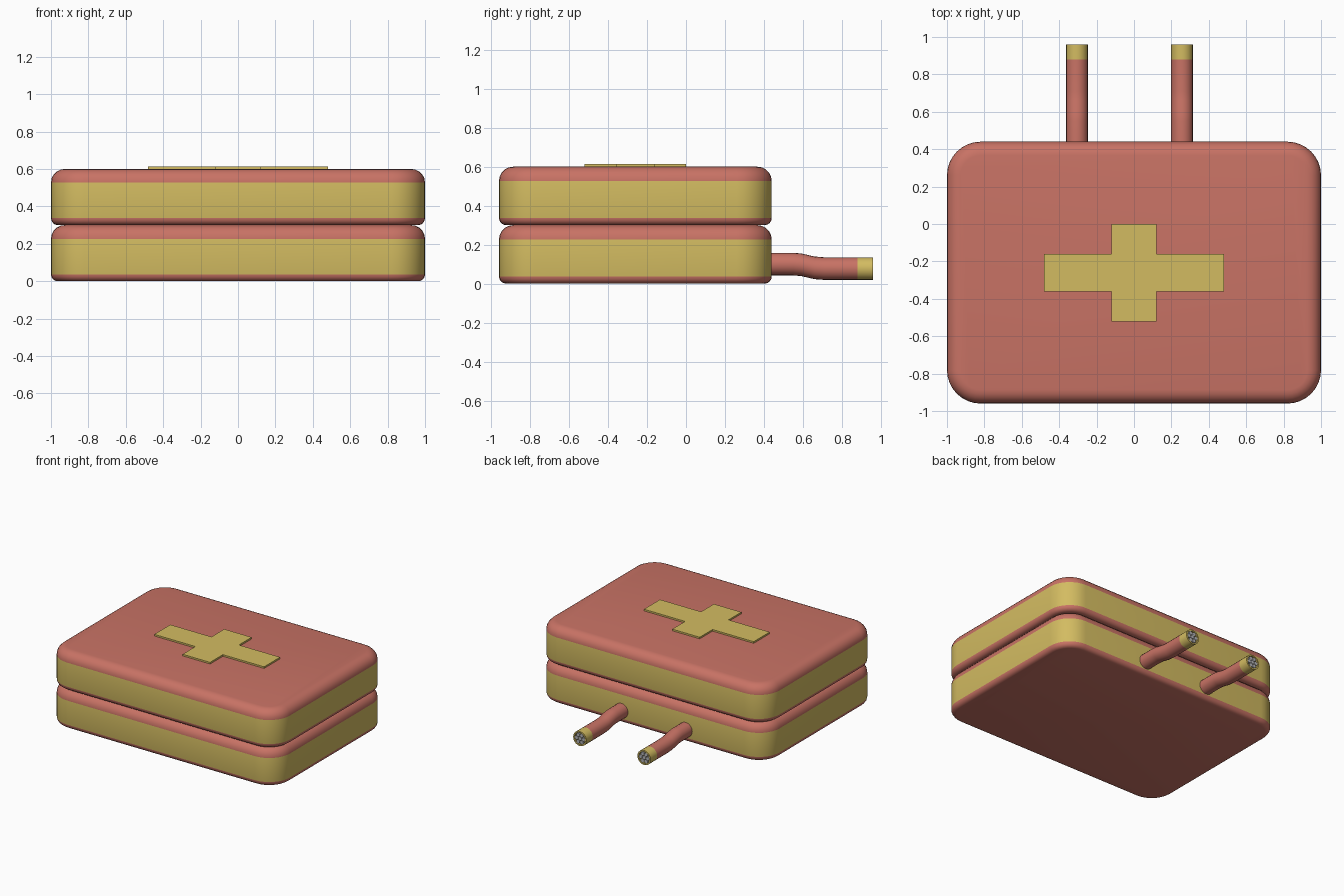
import bpy, bmesh, math
from mathutils import Vector

if "Cube" in bpy.data.objects:
    bpy.data.objects.remove(bpy.data.objects["Cube"])


def material(name, rgb):
    m = bpy.data.materials.new(name)
    m.diffuse_color = (*rgb, 1)
    m.use_nodes = True
    m.node_tree.nodes["Principled BSDF"].inputs["Base Color"].default_value = m.diffuse_color
    return m


RED = material("red", (0.58, 0.17, 0.13))
YELLOW = material("yellow", (0.65, 0.50, 0.12))
GREY = material("grey", (0.45, 0.45, 0.47))


def finish(bm, name, mats):
    bmesh.ops.recalc_face_normals(bm, faces=bm.faces[:])
    me = bpy.data.meshes.new(name)
    bm.to_mesh(me)
    bm.free()
    for m in mats:
        me.materials.append(m)
    ob = bpy.data.objects.new(name, me)
    bpy.context.collection.objects.link(ob)
    bpy.ops.object.select_all(action='DESELECT')
    ob.select_set(True)
    bpy.context.view_layer.objects.active = ob
    bpy.ops.object.shade_smooth_by_angle(angle=math.radians(35))
    return ob


def loft(name, rings, mats, band=(), caps=True):
    """Skin a list of point rings; strips listed in band use the second material."""
    bm = bmesh.new()
    loops = [[bm.verts.new(p) for p in r] for r in rings]
    n = len(loops[0])
    for k, (a, b) in enumerate(zip(loops, loops[1:])):
        for i in range(n):
            f = bm.faces.new((a[i], a[(i + 1) % n], b[(i + 1) % n], b[i]))
            f.material_index = 1 if k in band else 0
    if caps:
        bm.faces.new(loops[0])
        bm.faces.new(loops[-1])
    return finish(bm, name, mats)


def rounded_rect(inset, z, seg=8, r=0.18, hx=1.0, hy=0.70, cy=-0.26):
    pts = []
    for q, (sx, sy) in enumerate([(1, 1), (-1, 1), (-1, -1), (1, -1)]):
        for i in range(seg + 1):
            a = math.pi / 2 * (q + i / seg)
            pts.append((sx * (hx - r) + (r - inset) * math.cos(a),
                        cy + sy * (hy - r) + (r - inset) * math.sin(a), z))
    return pts


# Case shells: small round below, larger round above, yellow band between
def arc(r, z, start, steps):
    angles = [math.radians(start + 90 * i / steps) for i in range(steps + 1)]
    return [(r - r * math.cos(a), z + r * math.sin(a)) for a in angles]


profile = arc(0.037, 0.037, -90, 4) + arc(0.073, 0.227, 0, 5)
for name, z0 in (("lower_shell", 0.0), ("upper_shell", 0.30)):
    loft(name, [rounded_rect(i, z + z0) for i, z in profile], [RED, YELLOW], band=(4,))

# Raised cross on the lid
outer, inner = (0.48, 0.26), (0.12, 0.10)
quarter = [(outer[0], inner[1]), inner, (inner[0], outer[1])]
cross = []
for sx, sy in [(1, 1), (-1, 1), (-1, -1), (1, -1)]:
    q = quarter if sx * sy > 0 else quarter[::-1]
    cross += [(sx * x, sy * y - 0.26) for x, y in q]
loft("lid_cross", [[(x, y, z) for x, y in cross] for z in (0.59, 0.613)], [YELLOW])


# Cables leaving the back
def circle(x, y, z, r, n=20):
    return [(x + r * math.cos(2 * math.pi * i / n), y,
             z + r * math.sin(2 * math.pi * i / n)) for i in range(n)]


path = [(0.40, 0.100), (0.55, 0.100), (0.59, 0.097), (0.66, 0.081), (0.71, 0.077), (0.88, 0.077)]
R = 0.058
for side, x in (("left", -0.305), ("right", 0.257)):
    loft(side + "_cable", [circle(x, y, z, R) for y, z in path], [RED])
    # Yellow sleeve with a hollow end
    z = 0.077
    loft(side + "_cable_sleeve",
         [circle(x, y, z, r) for y, r in ((0.88, R), (0.96, R), (0.96, 0.047), (0.945, 0.047))],
         [YELLOW])
    # Bare wire strands in the end
    for k in range(7):
        a = k * math.pi / 3
        d = 0.031 if k < 6 else 0
        cx, cz = x + d * math.cos(a), z + d * math.sin(a)
        loft(f"{side}_wire_strand_{k + 1}",
             [circle(cx, y, cz, 0.015, 10) for y in (0.93, 0.959)], [GREY])
